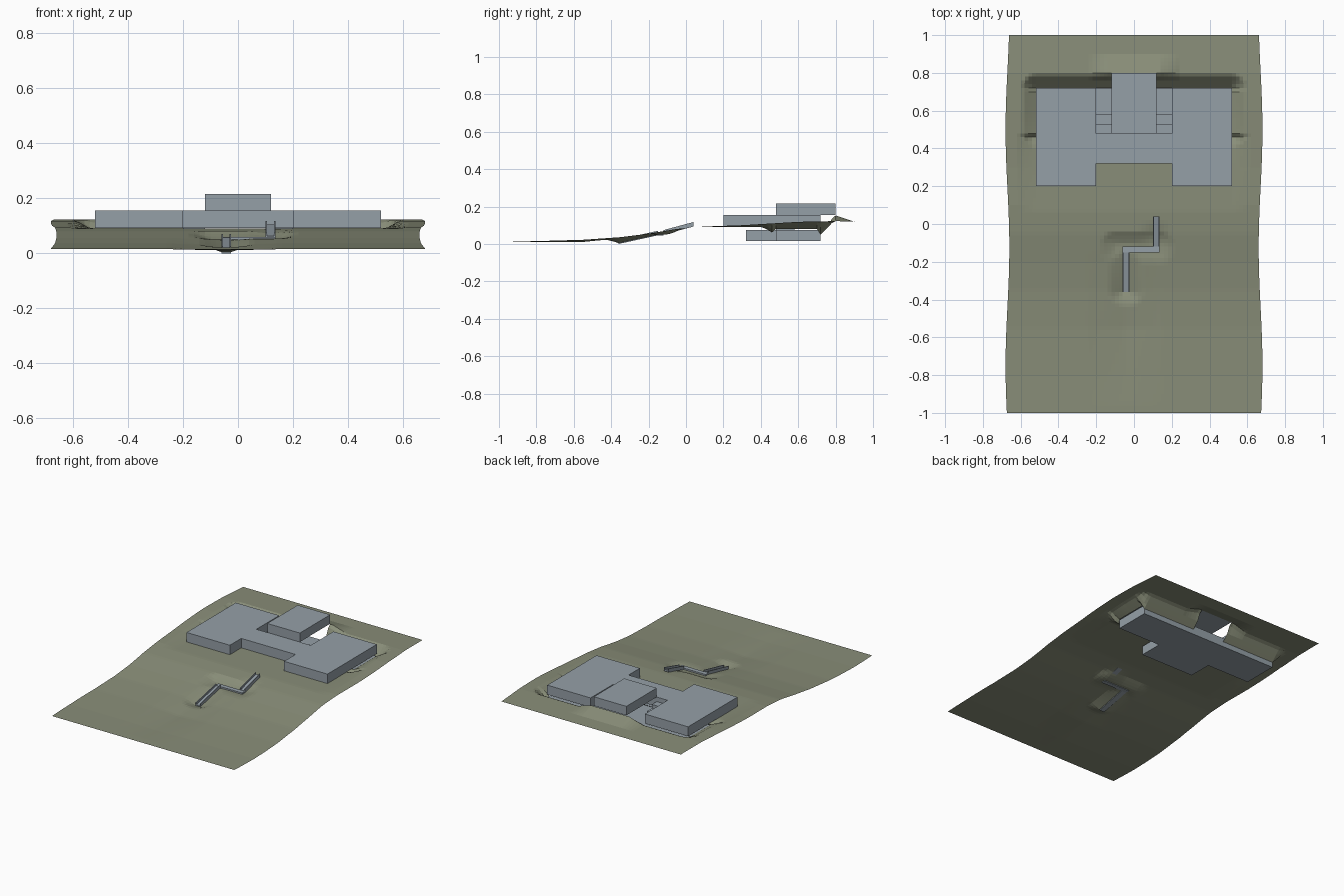
import bpy, bmesh, math

if "Cube" in bpy.data.objects:
    bpy.data.objects.remove(bpy.data.objects["Cube"], do_unlink=True)


def material(name, rgb):
    m = bpy.data.materials.new(name)
    m.use_nodes = True
    m.diffuse_color = (*rgb, 1)
    m.node_tree.nodes["Principled BSDF"].inputs["Base Color"].default_value = (*rgb, 1)
    return m


GRASS = material("olive ground", (0.25, 0.27, 0.19))
STONE = material("blue grey concrete", (0.30, 0.35, 0.39))


def finish(name, bm, mat):
    me = bpy.data.meshes.new(name)
    bm.to_mesh(me)
    bm.free()
    me.materials.append(mat)
    ob = bpy.data.objects.new(name, me)
    bpy.context.collection.objects.link(ob)
    return ob


def prism(name, outline, low, high, place):
    """Extrude a closed 2D outline between low and high; place maps (a, b, t) to a point."""
    bm = bmesh.new()
    bottom = [bm.verts.new(place(a, b, low)) for a, b in outline]
    top = [bm.verts.new(place(a, b, high)) for a, b in outline]
    bm.faces.new(bottom)
    bm.faces.new(top)
    n = len(outline)
    for i in range(n):
        j = (i + 1) % n
        bm.faces.new((bottom[i], bottom[j], top[j], top[i]))
    bmesh.ops.recalc_face_normals(bm, faces=bm.faces)
    return finish(name, bm, STONE)


def slab(name, outline, z0, z1):
    return prism(name, outline, z0, z1, lambda a, b, t: (a, b, t))


def box(name, x0, x1, y0, y1, z0, z1):
    return slab(name, [(x0, y0), (x1, y0), (x1, y1), (x0, y1)], z0, z1)


def mirrored(half):
    return half + [(-x, y) for x, y in reversed(half)]


# Building: three stacked storeys
slab("lower_storey", mirrored([(0.2, 0.32), (0.2, 0.48), (0.52, 0.48), (0.52, 0.72)]), 0.015, 0.075)
slab("main_storey", mirrored([(0.2, 0.32), (0.2, 0.2), (0.52, 0.2), (0.52, 0.72),
                              (0.2, 0.72), (0.2, 0.48)]), 0.092, 0.155)
box("top_storey", -0.12, 0.12, 0.48, 0.8, 0.155, 0.215)

# Courtyard steps on both sides of the top storey
for side, s in (("left", 1), ("right", -1)):
    xa, xb = sorted((s * 0.12, s * 0.2))
    box(side + "_upper_step", xa, xb, 0.48, 0.53, 0.075, 0.125)
    box(side + "_lower_step", xa, xb, 0.53, 0.58, 0.075, 0.1)


# Garden stair: two sloped flights with side walls, joined by a landing
def flight(name, x0, x1, y0, z0, y1, z1):
    def strip(part, xa, xb, low, high):
        prism(name + part, [(y0, z0 + low), (y1, z1 + low), (y1, z1 + high), (y0, z0 + high)],
              xa, xb, lambda a, b, t: (t, a, b))
    strip("_ramp", x0, x1, 0, 0.012)
    strip("_right_wall", x0, x0 + 0.005, 0, 0.024)
    strip("_left_wall", x1 - 0.005, x1, 0, 0.024)


flight("lower_flight", -0.06, -0.025, -0.36, 0.0, -0.15, 0.046)
flight("upper_flight", 0.1, 0.136, -0.12, 0.05, 0.04, 0.093)
box("landing", -0.06, 0.136, -0.15, -0.12, 0.046, 0.06)

# Terrain
SLOPE = [(-1, 0.015), (-0.8, 0.015), (-0.55, 0.022), (-0.35, 0.036), (-0.2, 0.055),
         (-0.05, 0.08), (0.1, 0.093), (0.3, 0.1), (0.6, 0.118), (0.8, 0.122), (1, 0.115)]


def clamp(v):
    return max(0.0, min(1.0, v))


def mix(a, b, t):
    return a + (b - a) * clamp(t)


def ground(x, y):
    z = SLOPE[-1][1]
    for (ya, za), (yb, zb) in zip(SLOPE, SLOPE[1:]):
        if y <= yb:
            z = mix(za, zb, (y - ya) / (yb - ya))
            break
    # level ground in front of the building
    if 0 < y < 0.48 and abs(x) < 0.62:
        z = mix(z, min(z, 0.09), (0.62 - abs(x)) / 0.1)
    # shallow valley leading to the stair
    valley = clamp(1 - abs(x + 0.05) / 0.2) * clamp(1 - abs(y + 0.55) / 0.4)
    z -= 0.012 * valley
    # cutting that follows the stair
    for xa, xb, ya, yb, za, zb in ((-0.06, -0.025, -0.36, -0.15, 0.004, 0.05),
                                   (0.1, 0.136, -0.12, 0.04, 0.054, 0.093),
                                   (-0.1, 0.136, -0.15, -0.11, 0.05, 0.05)):
        d = math.hypot(max(xa - x, 0, x - xb), max(ya - y, 0, y - yb))
        floor = mix(za, zb, (y - ya) / (yb - ya))
        z = mix(min(z, floor), z, d / 0.07)
    # pit around the lower storey
    dx, dy = max(abs(x) - 0.52, 0), max(0.48 - y, 0, y - 0.72)
    low = 0.05 if y > 0.71 or y < 0.48 else 0.08
    z = mix(low, z, math.hypot(dx, dy) / 0.07)
    # mound behind the top storey
    if y > 0.76:
        z += 0.03 * clamp((0.24 - abs(x)) / 0.1) * clamp(1 - abs(y - 0.8) / 0.1)
    return max(z, 0.002)


bm = bmesh.new()
COLS, ROWS, STEP = 68, 100, 0.02
grid = []
for j in range(ROWS + 1):
    y = -1 + STEP * j
    row = []
    for i in range(COLS + 1):
        x = (i - COLS / 2) * STEP
        wave = 0.01 * (math.cos(2 * math.pi * (y - 0.5) / 1.25) - 1)
        row.append(bm.verts.new((x + wave * (x / 0.68) ** 9, y, ground(x, y))))
    grid.append(row)
for j in range(ROWS):
    for i in range(COLS):
        x, y = abs((i + 0.5 - COLS / 2) * STEP), -1 + STEP * (j + 0.5)
        # leave the excavation under the building open
        if 0.48 < y < 0.72 and x < 0.52 or 0.48 < y < 0.8 and x < 0.12:
            continue
        bm.faces.new((grid[j][i], grid[j][i + 1], grid[j + 1][i + 1], grid[j + 1][i]))
bmesh.ops.delete(bm, geom=[v for v in bm.verts if not v.link_faces], context='VERTS')
finish("terrain", bm, GRASS)
